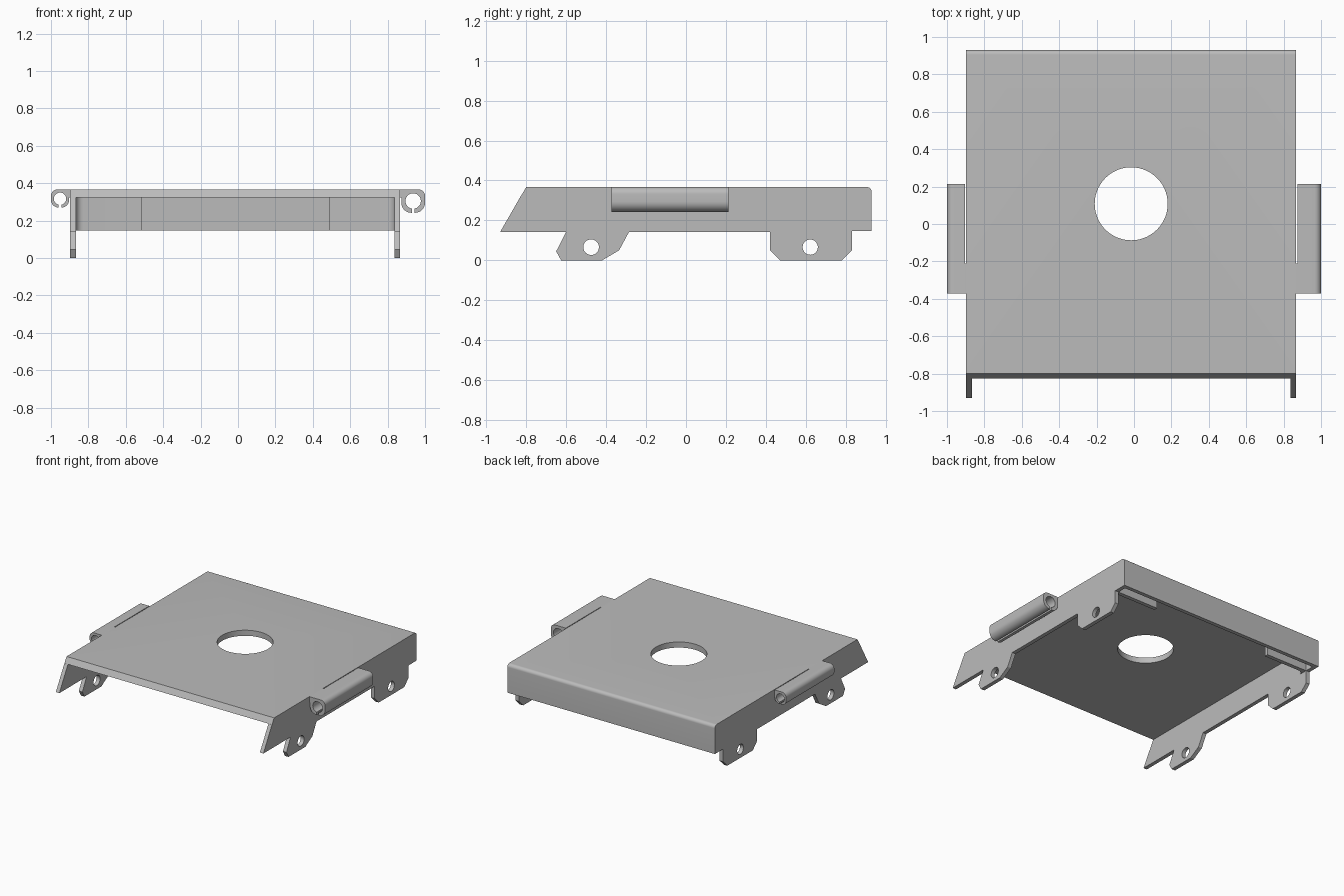
import bpy, bmesh
from math import cos, sin, radians, pi
from mathutils import Vector

default = bpy.data.objects.get("Cube")
if default:
    bpy.data.objects.remove(default)

steel = bpy.data.materials.new("plain_grey_steel")
steel.use_nodes = True
GREY = (0.5, 0.5, 0.5, 1)
steel.diffuse_color = GREY
steel.node_tree.nodes["Principled BSDF"].inputs["Base Color"].default_value = GREY

LEFT, RIGHT = 0.867, -0.897      # outer faces of the side walls
TOP, UNDER, SKIRT = 0.367, 0.324, 0.147
SHEET = 0.03


def prism(name, outline, axis, start, end):
    """Extrude a 2D outline along x (y,z points), y (x,z points) or z (x,y points)."""
    place = {"x": lambda a, b: (start, a, b),
             "y": lambda a, b: (a, start, b),
             "z": lambda a, b: (a, b, start)}[axis]
    step = Vector([(end - start) * (axis == c) for c in "xyz"])
    bm = bmesh.new()
    face = bm.faces.new([bm.verts.new(place(a, b)) for a, b in outline])
    out = bmesh.ops.extrude_face_region(bm, geom=[face])
    moved = [g for g in out["geom"] if isinstance(g, bmesh.types.BMVert)]
    bmesh.ops.translate(bm, verts=moved, vec=step)
    bmesh.ops.recalc_face_normals(bm, faces=bm.faces)
    mesh = bpy.data.meshes.new(name)
    bm.to_mesh(mesh)
    bm.free()
    obj = bpy.data.objects.new(name, mesh)
    bpy.context.collection.objects.link(obj)
    mesh.materials.append(steel)
    return obj


def arc(cx, cy, r, a0, a1, n=8):
    return [(cx + r * cos(radians(a0 + (a1 - a0) * i / n)),
             cy + r * sin(radians(a0 + (a1 - a0) * i / n))) for i in range(n + 1)]


def circle(cx, cy, r, n=48):
    return [(cx + r * cos(2 * pi * i / n), cy + r * sin(2 * pi * i / n)) for i in range(n)]


def box(name, x0, x1, y0, y1, z0, z1):
    return prism(name, [(x0, y0), (x1, y0), (x1, y1), (x0, y1)], "z", z0, z1)


def activate(obj):
    bpy.ops.object.select_all(action="DESELECT")
    obj.select_set(True)
    bpy.context.view_layer.objects.active = obj


def cut(obj, cutter):
    cutter.hide_render = True
    mod = obj.modifiers.new("cut", "BOOLEAN")
    mod.operation, mod.solver, mod.object = "DIFFERENCE", "EXACT", cutter
    activate(obj)
    bpy.ops.object.modifier_apply(modifier=mod.name)
    bpy.data.objects.remove(cutter)


def soften(obj):
    activate(obj)
    bpy.ops.object.shade_smooth_by_angle(angle=radians(30))


# Top sheet folded down into the rear wall, with a sloped front edge
sheet = prism("top_and_rear_panel",
              [(-0.80, TOP), (-0.825, UNDER), (0.90, UNDER), (0.90, SKIRT), (0.93, SKIRT)]
              + arc(0.905, TOP - 0.025, 0.025, 0, 90), "x", RIGHT, LEFT)
cut(sheet, prism("hole_cutter", circle(-0.015, 0.108, 0.195, 80), "z", 0.2, 0.5))
soften(sheet)

# Side walls with two pierced lugs each
wall_outline = [(-0.93, SKIRT - 0.004), (-0.60, SKIRT - 0.004),
                (-0.65, 0.045), (-0.625, 0), (-0.42, 0), (-0.335, 0.05), (-0.285, SKIRT - 0.004),
                (0.42, SKIRT - 0.004), (0.42, 0.05), (0.47, 0), (0.78, 0), (0.83, 0.05),
                (0.83, SKIRT), (0.90, SKIRT), (0.90, UNDER),
                (-0.826, UNDER)]
for side, outer, sign in (("left", LEFT, 1), ("right", RIGHT, -1)):
    inner = outer - sign * SHEET
    wall = prism(side + "_side_wall", wall_outline, "x", inner, outer)
    for y, r in ((-0.475, 0.039), (0.622, 0.038)):
        cut(wall, prism("pin_cutter", circle(y, 0.066, r), "x", outer - 0.1, outer + 0.1))
    soften(wall)

    # Flange bent inward from the wall, in front of the rear panel
    r = 0.04
    bend = [(inner, 0.83 - SHEET - r)]
    bend += [(inner - sign * (r - r * cos(radians(a))), 0.83 - SHEET - r + r * sin(radians(a)))
             for a in range(15, 91, 15)]
    tip = inner - sign * 0.35
    flange = prism(side + "_rear_flange", bend + [(tip, 0.83 - SHEET), (tip, 0.83), (inner, 0.83)],
                   "z", SKIRT, UNDER)
    soften(flange)


# Rolled edges: sleeve with a bore, a slot below and a neck joining the top sheet
def rolled_edge(side, sign, wall, end, low, bore, bore_z):
    near, far = abs(wall) + 0.006, abs(end)
    big = (far - near) * 0.42
    mid = (near + far) / 2
    outline = ([(near, TOP)] + arc(far - 0.035, TOP - 0.035, 0.035, 90, 0)
               + arc(far - big, low + big, big, 0, -90)
               + arc(near + big, low + big, big, -90, -180))
    flip = lambda pts: [(sign * x, z) for x, z in pts]
    sleeve = prism(side + "_rolled_sleeve", flip(outline), "y", -0.372, 0.213)
    cut(sleeve, prism("bore_cutter", flip(circle(mid, bore_z, bore)), "y", -0.5, 0.5))
    cut(sleeve, box("slot_cutter", sign * mid - 0.007, sign * mid + 0.007,
                    -0.5, 0.5, low - 0.05, bore_z))
    soften(sleeve)
    box(side + "_sleeve_neck", *sorted((wall, sign * (near + 0.001))),
        -0.372, -0.21, UNDER, TOP)


rolled_edge("left", 1, LEFT, 1.0, 0.242, 0.041, 0.305)
rolled_edge("right", -1, RIGHT, -1.0, 0.27, 0.033, 0.317)
